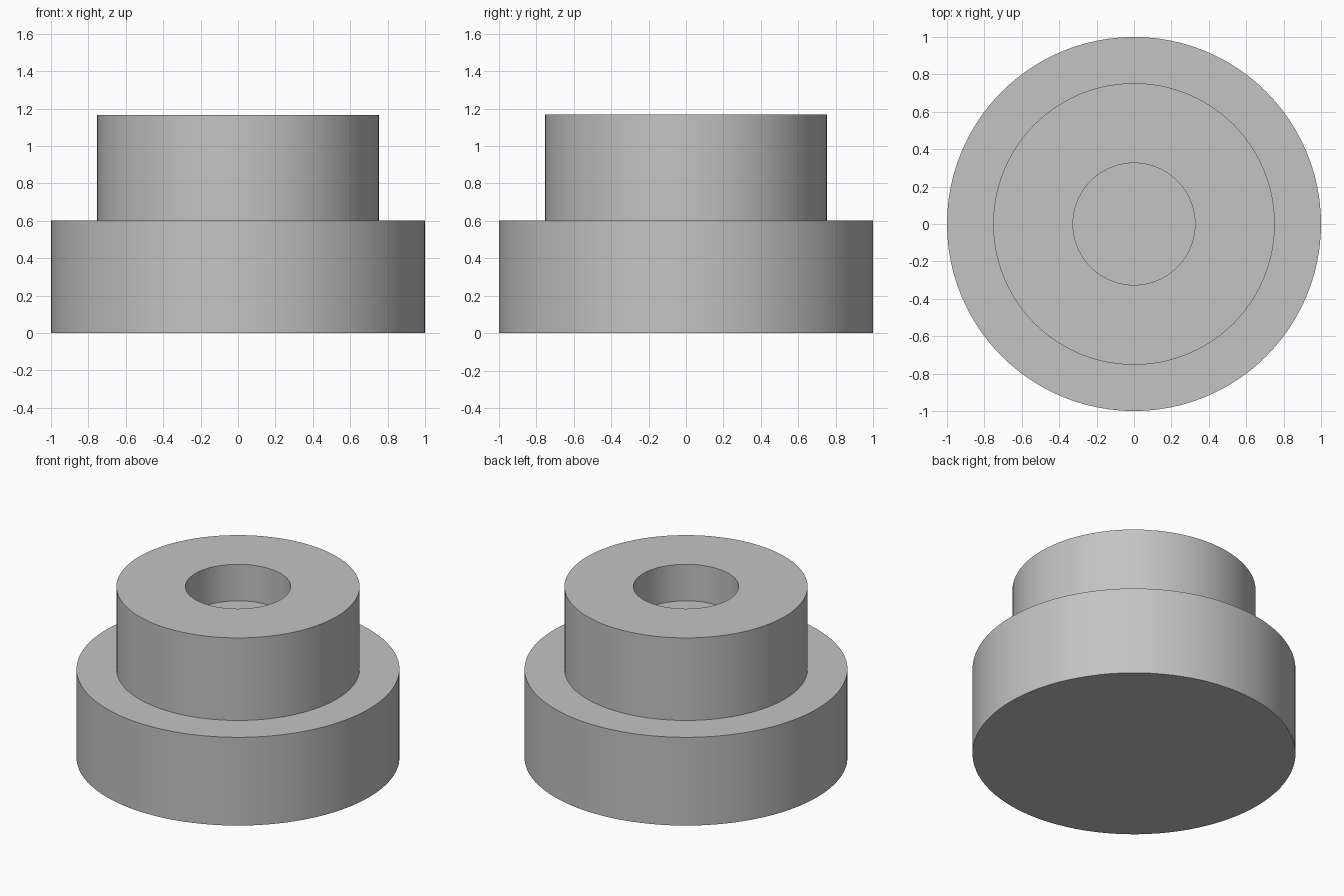
import bpy, bmesh
from math import radians, tau

SEGMENTS = 96

# Remove the default cube
cube = bpy.data.objects.get("Cube")
if cube:
    bpy.data.objects.remove(cube, do_unlink=True)

# Plain grey material
grey = bpy.data.materials.new("plain grey")
grey.use_nodes = True
colour = (0.55, 0.55, 0.55, 1)
grey.diffuse_color = colour
grey.node_tree.nodes["Principled BSDF"].inputs["Base Color"].default_value = colour


def lathe(name, profile):
    """Spin a (radius, height) profile about the z axis into a closed solid."""
    bm = bmesh.new()
    verts = [bm.verts.new((r, 0, z)) for r, z in profile]
    edges = [bm.edges.new(pair) for pair in zip(verts, verts[1:])]
    bmesh.ops.spin(bm, geom=verts + edges, cent=(0, 0, 0), axis=(0, 0, 1),
                   angle=tau, steps=SEGMENTS, use_merge=False)
    bmesh.ops.remove_doubles(bm, verts=bm.verts, dist=0.0001)
    bmesh.ops.recalc_face_normals(bm, faces=bm.faces)
    mesh = bpy.data.meshes.new(name)
    bm.to_mesh(mesh)
    bm.free()
    mesh.materials.append(grey)
    obj = bpy.data.objects.new(name, mesh)
    bpy.context.collection.objects.link(obj)
    bpy.ops.object.select_all(action="DESELECT")
    obj.select_set(True)
    bpy.context.view_layer.objects.active = obj
    bpy.ops.object.shade_smooth_by_angle(angle=radians(30))
    return obj


# Stepped body: wide base, narrower collar, blind hole in the top
base_radius, base_top = 1.0, 0.603
collar_radius, collar_top = 0.753, 1.167
hole_radius, hole_floor = 0.326, 0.917

lathe("stepped_knob", [
    (0, 0),
    (base_radius, 0),
    (base_radius, base_top),
    (collar_radius, base_top),
    (collar_radius, collar_top),
    (hole_radius, collar_top),
    (hole_radius, hole_floor),
    (0, hole_floor),
])
